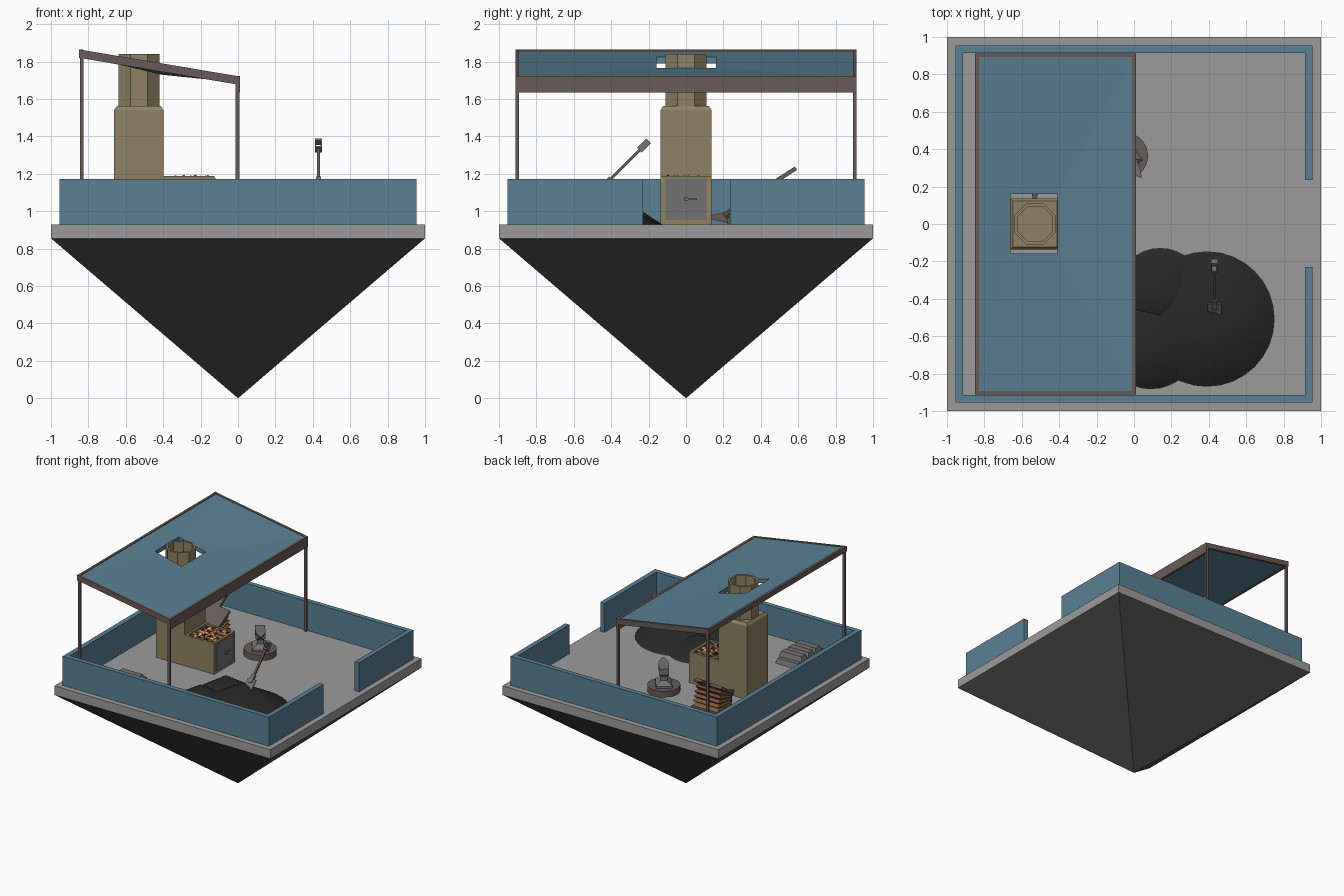
import bpy, bmesh, math, random
from mathutils import Vector, Matrix

if "Cube" in bpy.data.objects:
    bpy.data.objects.remove(bpy.data.objects["Cube"])

random.seed(4)
COL = {"rock": (.075, .075, .075), "stone": (.33, .33, .33), "blue": (.10, .22, .30),
       "wood": (.14, .105, .095), "tan": (.28, .225, .125), "coal": (.02, .02, .02),
       "iron": (.17, .17, .17), "leather": (.22, .10, .04), "ember": (.75, .30, .12)}
MATS = {}
for key, c in COL.items():
    MATS[key] = bpy.data.materials.new(key)
    MATS[key].diffuse_color = (*c, 1)


def finish(name, bm, mat, matrix=None):
    bmesh.ops.recalc_face_normals(bm, faces=bm.faces)
    me = bpy.data.meshes.new(name)
    bm.to_mesh(me)
    bm.free()
    me.materials.append(MATS[mat])
    ob = bpy.data.objects.new(name, me)
    bpy.context.collection.objects.link(ob)
    if matrix:
        ob.matrix_world = matrix
    return ob


def loft(name, rings, mat, matrix=None, caps=True):
    """Skin a list of equal-length point rings."""
    bm = bmesh.new()
    vs = [[bm.verts.new(p) for p in r] for r in rings]
    n = len(rings[0])
    for a, b in zip(vs, vs[1:]):
        for i in range(n):
            j = (i + 1) % n
            bm.faces.new((a[i], a[j], b[j], b[i]))
    if caps:
        bm.faces.new(vs[0])
        bm.faces.new(vs[-1])
    return finish(name, bm, mat, matrix)


def rect(cx, cy, w, d, z):
    return [(cx + sx * w / 2, cy + sy * d / 2, z) for sx, sy in ((-1, -1), (1, -1), (1, 1), (-1, 1))]


def ngon(n, cx, cy, r, z):
    return [(cx + r * math.cos((i + .5) * math.tau / n), cy + r * math.sin((i + .5) * math.tau / n), z)
            for i in range(n)]


def box(name, x0, x1, y0, y1, z0, z1, mat, matrix=None):
    c = ((x0 + x1) / 2, (y0 + y1) / 2, x1 - x0, y1 - y0)
    return loft(name, [rect(*c, z0), rect(*c, z1)], mat, matrix)


def prism(name, pts, z0, z1, mat, matrix=None):
    return loft(name, [[(x, y, z) for x, y in pts] for z in (z0, z1)], mat, matrix)


def cone(name, n, x, y, z0, z1, r, mat):
    bm = bmesh.new()
    bmesh.ops.create_cone(bm, cap_ends=True, segments=n, radius1=r, radius2=0, depth=z1 - z0,
                          matrix=Matrix.Translation((x, y, (z0 + z1) / 2)))
    return finish(name, bm, mat)


# Ground: inverted rock pyramid and floor slab
F = .93
bm = bmesh.new()
tip = bm.verts.new((0, 0, 0))
top = [bm.verts.new(p) for p in rect(0, 0, 2, 2, .855)]
bm.faces.new(top)
for i in range(4):
    bm.faces.new((tip, top[i], top[(i + 1) % 4]))
finish("rock_base", bm, "rock")
box("floor_slab", -1, 1, -1, 1, .855, F, "stone")

# Low wall with a gap on the right
o, n = .955, .915
prism("low_wall", [(o, .235), (o, o), (-o, o), (-o, -o), (o, -o), (o, -.23),
                   (n, -.23), (n, -n), (-n, -n), (-n, n), (n, n), (n, .235)], F, 1.173, "blue")


# Roof: posts, frame and sagging sheet with a chimney hole
def rz(x):
    return 1.865 - .1686 * (x + .85)


for sy, side in ((-1, "front"), (1, "back")):
    for x in (-.835, -.003):
        box(f"roof_post_{side}", x - .01, x + .01, sy * .902 - .009, sy * .902 + .009, F, rz(x) - .02, "wood")
    y = sy * .902
    loft(f"roof_side_beam_{side}", [[(x, y - .01, rz(x) - .045), (x, y + .01, rz(x) - .045),
                                     (x, y + .01, rz(x)), (x, y - .01, rz(x))] for x in (-.85, .01)], "wood")
box("roof_high_beam", -.85, -.83, -.9, .9, rz(-.85) - .045, rz(-.84), "wood")
box("roof_low_beam", -.012, .01, -.91, .91, 1.635, 1.722, "wood")
outer = [(x, y, rz(x) - .004) for x, y in ((-.838, -.9), (0, -.9), (0, .9), (-.838, .9))]
inner = [(-.66, -.158, 1.825), (-.41, -.158, 1.765), (-.41, .16, 1.765), (-.66, .16, 1.825)]


def lower(ring, d):
    return [(x, y, z - d) for x, y, z in ring]


loft("roof_sheet", [outer, inner, lower(inner, .035), lower(outer, .03), outer], "blue", caps=False)

# Forge: brick body, hollow chimney, hearth
cx = -.53
loft("forge_body", [rect(cx, 0, .265, .275, F), rect(cx, 0, .265, .275, 1.54),
                    rect(cx, 0, .235, .245, 1.562)], "tan")
k = 1 / math.cos(math.pi / 8)
loft("chimney", [ngon(8, cx, 0, r * k, z) for r, z in ((.11, 1.555), (.11, 1.84), (.094, 1.84), (.094, 1.57))], "tan")
hx = -.262
loft("hearth", [rect(hx, 0, .275, .275, F), rect(hx, 0, .275, .275, 1.187),
                rect(hx, 0, .235, .235, 1.187), rect(hx, 0, .235, .235, 1.145)], "tan")
box("hearth_door", -.13, -.117, -.11, .11, .953, 1.176, "iron")
box("door_handle", -.117, -.105, -.005, .06, 1.06, 1.07, "iron")
box("door_knob", -.117, -.1, -.01, .01, 1.055, 1.075, "iron")
for mat in ("coal", "ember"):
    bm = bmesh.new()
    for i in range(7):
        for j in range(7):
            if (i * 3 + j * 5 + i * j) % 2 == (mat == "ember"):
                p = Vector((hx + (i - 3) * .032, (j - 3) * .032, 1.158 + random.uniform(0, .012)))
                rot = Matrix.Rotation(random.uniform(0, 3), 4, Vector((random.random(), random.random(), 1)))
                bmesh.ops.create_cube(bm, size=.031, matrix=Matrix.Translation(p) @ rot)
    finish(f"hearth_{mat}", bm, mat)

# Coal heap
for i, (x, y, r, z) in enumerate(((.39, -.508, .362, 1.137), (.14, -.36, .232, 1.08), (.09, -.625, .258, 1.09))):
    ob = cone(f"coal_heap_{i + 1}", 32, x, y, F, z, r, "coal")
    for p in ob.data.polygons:
        p.use_smooth = len(p.vertices) == 3

# Shovel stuck in the heap, built along local z and tilted 45 degrees
M = Matrix.Translation((.43, -.45, 1.125)) @ Matrix.Rotation(math.radians(-45), 4, 'X')
box("shovel_shaft", -.008, .008, -.008, .008, 0, .29, "wood", M)
box("shovel_blade", -.038, .038, -.005, .005, -.14, .035, "iron", M)
box("shovel_socket", -.014, .014, -.014, .014, 0, .07, "iron", M)
for x in (-.018, .012):
    box("shovel_grip_side", x, x + .006, -.018, .018, .29, .35, "iron", M)
for z in (.285, .34):
    box("shovel_grip_bar", -.018, .018, -.018, .018, z, z + .014, "iron", M)

# Anvil on a round wooden block, horn along local +x
loft("anvil_block", [ngon(24, -.05, .365, .125, z) for z in (F, .98)], "wood")
M = Matrix.Translation((-.05, .365, .98)) @ Matrix.Rotation(math.radians(-53), 4, 'Z')
loft("anvil_body", [rect(0, 0, w, d, z) for w, d, z in (
    (.15, .125, 0), (.15, .125, .018), (.08, .05, .05), (.08, .05, .085), (.14, .076, .11), (.14, .076, .16))],
    "iron", M)
loft("anvil_horn", [[(x, y * s, .16 - h * t) for y, h in ((-1, 0), (1, 0), (.7, .6), (0, 1), (-.7, .6))]
                    for x, s, t in ((.07, .034, .05), (.11, .022, .032), (.148, .003, .005))], "iron", M)


# Bellows: folded leather fanned about a hinge, two boards, nozzle
def fan(pts, deg, lift=0):
    a = math.radians(deg)
    return [(cx + x, .17 + d * math.cos(a) - lift * math.sin(a), .955 + d * math.sin(a) + lift * math.cos(a))
            for x, d in pts]


pear = [(-.05, .05), (.05, .05), (.11, .15), (.12, .34), (-.12, .34), (-.11, .15)]
folds = [[(x * s, d * s) for x, d in pear] for s in (.98, .88)]
loft("bellows_leather", [fan(folds[i % 2], 33 * i / 10) for i in range(11)], "leather")
board = [(-.05, .04), (.05, .04), (.12, .15), (.13, .36), (.03, .37), (.03, .5),
         (-.03, .5), (-.03, .37), (-.13, .36), (-.12, .15)]
loft("bellows_top_board", [fan(board, 33, -.008), fan(board, 33, .014)], "wood")
loft("bellows_bottom_board", [fan(pear, 0, -.022), fan(pear, 0, .002)], "wood")
loft("bellows_nozzle", [[(cx + sx * h, y, .968 + sz * h) for sx, sz in ((-1, -1), (1, -1), (1, 1), (-1, 1))]
                        for y, h in ((.13, .01), (.235, .033))], "wood")


# Stack of metal ingots
def ingot(y, z):
    loft("ingot", [rect(-.565, y, .21, .085, z), rect(-.565, y, .185, .055, z + .04)], "iron")


for i in range(4):
    ingot(-.85 + i * .095, F)
for i in range(3):
    ingot(-.8025 + i * .095, F + .04)

for m in bpy.data.materials:
    if m.users and not m.is_grease_pencil:
        m.use_nodes = True
        m.node_tree.nodes["Principled BSDF"].inputs["Base Color"].default_value = m.diffuse_color
